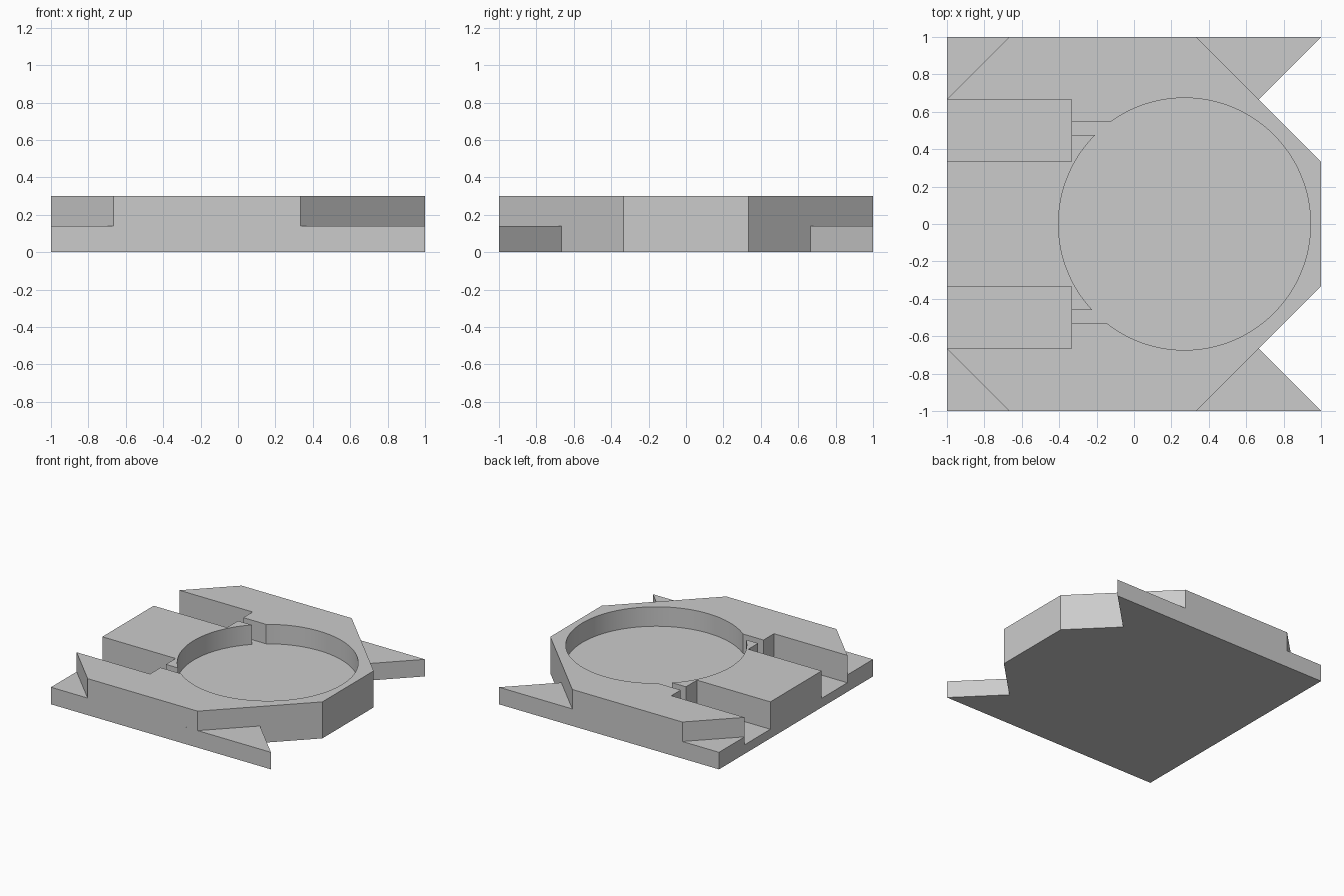
import bpy, bmesh, math

if "Cube" in bpy.data.objects:
    bpy.data.objects.remove(bpy.data.objects["Cube"], do_unlink=True)

SEAM, TOP, SLOT_FLOOR = 0.14, 0.30, 0.075

grey = bpy.data.materials.new("light grey")
grey.use_nodes = True
COLOUR = (0.6, 0.6, 0.6, 1)
grey.diffuse_color = COLOUR
grey.node_tree.nodes["Principled BSDF"].inputs["Base Color"].default_value = COLOUR


def plate(name, outline, z0, z1):
    """Extrude a flat outline between two heights."""
    bm = bmesh.new()
    face = bm.faces.new([bm.verts.new((x, y, z0)) for x, y in outline])
    extruded = bmesh.ops.extrude_face_region(bm, geom=[face])["geom"]
    top = [v for v in extruded if isinstance(v, bmesh.types.BMVert)]
    bmesh.ops.translate(bm, verts=top, vec=(0, 0, z1 - z0))
    bmesh.ops.recalc_face_normals(bm, faces=bm.faces)
    mesh = bpy.data.meshes.new(name)
    bm.to_mesh(mesh)
    bm.free()
    mesh.materials.append(grey)
    obj = bpy.data.objects.new(name, mesh)
    bpy.context.collection.objects.link(obj)
    return obj


def rect(x0, x1, y0, y1):
    return [(x0, y0), (x1, y0), (x1, y1), (x0, y1)]


def cut(target, outline, z0, z1):
    """Subtract an extruded outline, then discard the cutter."""
    cutter = plate("cutter", outline, z0, z1)
    cutter.hide_render = True
    mod = target.modifiers.new("cut", 'BOOLEAN')
    mod.operation = 'DIFFERENCE'
    mod.solver = 'EXACT'
    mod.object = cutter
    bpy.context.view_layer.objects.active = target
    bpy.ops.object.modifier_apply(modifier=mod.name)
    bpy.data.objects.remove(cutter, do_unlink=True)


def mirrored(half):
    """Complete an outline by reflecting it across y = 0."""
    return half + [(x, -y) for x, y in reversed(half)]


T = 1 / 3
# Lower plate with V notches beside its end tab
base = plate("base_plate", mirrored(
    [(-1, 1), (1, 1), (2 * T, 2 * T), (1, T)]), 0, SEAM)
# Upper plate with chamfered corners
body = plate("upper_plate", mirrored(
    [(-1, 2 * T), (-2 * T, 1), (T, 1), (1, T)]), SEAM, TOP)

# Round well
well = [(0.27 + 0.674 * math.cos(a), 0.674 * math.sin(a))
        for a in (2 * math.pi * i / 128 for i in range(128))]
cut(body, well, 0, 0.5)

# Deep side slots, and narrow channels from them to the well
for y0, y1, c0, c1 in ((T, 2 * T, 0.476, 0.545), (-2 * T, -T, -0.53, -0.46)):
    slot = rect(-1.2, -T, y0, y1)
    cut(base, slot, SLOT_FLOOR, 0.5)
    cut(body, slot, 0, 0.5)
    cut(body, rect(-0.4, -0.08, c0, c1), 0, 0.5)

for obj in (base, body):
    bpy.ops.object.select_all(action='DESELECT')
    obj.select_set(True)
    bpy.context.view_layer.objects.active = obj
    bpy.ops.object.shade_smooth_by_angle(angle=math.radians(30))
